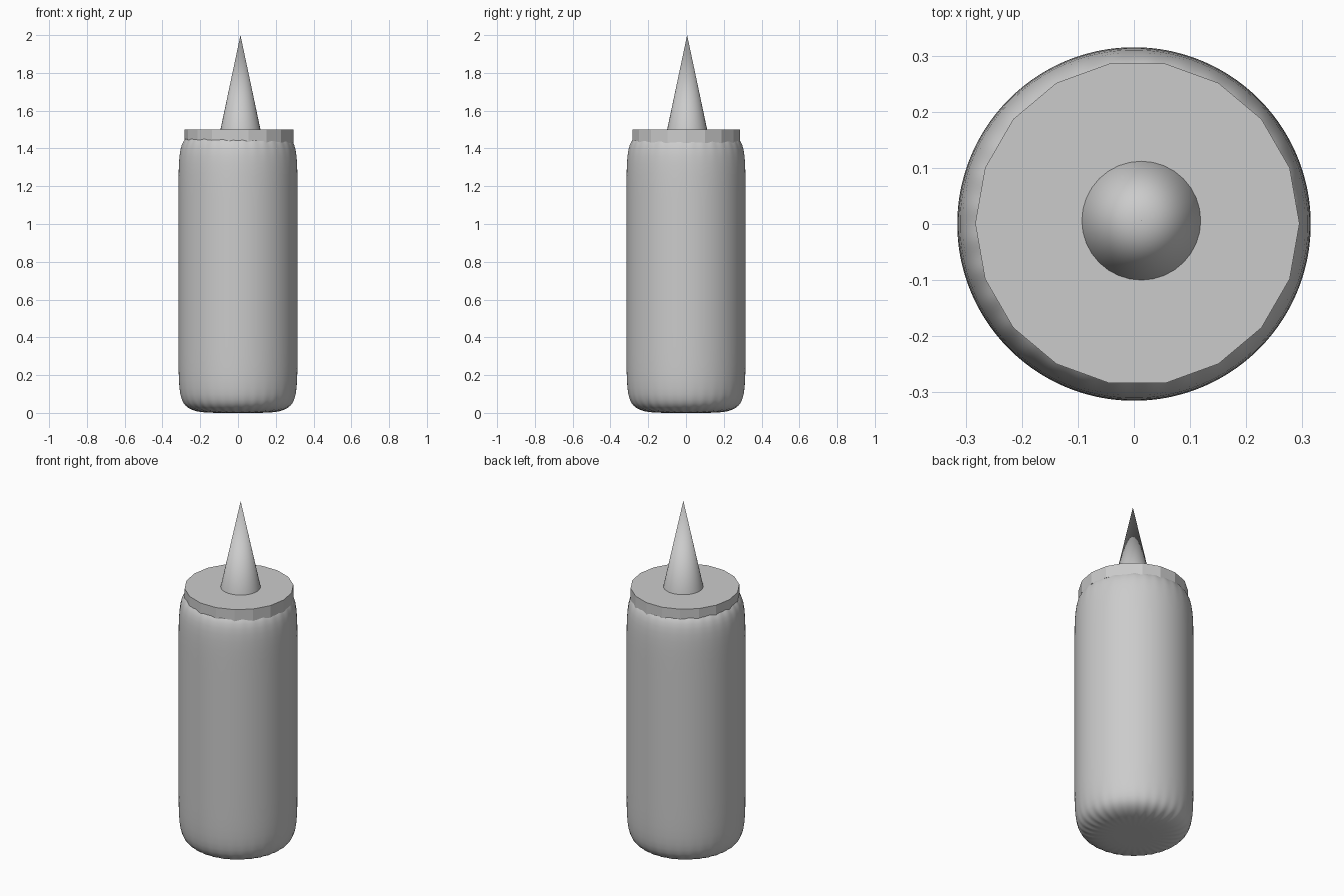
import bpy, bmesh
from math import sin, cos, pi, radians

if "Cube" in bpy.data.objects:
    bpy.data.objects.remove(bpy.data.objects["Cube"])


def finish(name, bm, smooth_angle=None):
    bmesh.ops.recalc_face_normals(bm, faces=bm.faces[:])
    mesh = bpy.data.meshes.new(name)
    bm.to_mesh(mesh)
    bm.free()
    ob = bpy.data.objects.new(name, mesh)
    bpy.context.collection.objects.link(ob)
    if smooth_angle:
        bpy.ops.object.select_all(action='DESELECT')
        bpy.context.view_layer.objects.active = ob
        ob.select_set(True)
        bpy.ops.object.shade_smooth_by_angle(angle=radians(smooth_angle))
    return ob


def lathe(rings, sides, cx=0.0, cy=0.0, fan=False):
    """Stack of (radius, z) rings; radius 0 is a pole, open ends are capped."""
    bm = bmesh.new()
    loops = []
    for r, z in rings:
        n = 1 if r == 0 else sides
        loops.append([bm.verts.new((cx + r * cos(2 * pi * i / sides),
                                    cy + r * sin(2 * pi * i / sides), z)) for i in range(n)])
    for a, b in zip(loops, loops[1:]):
        for i in range(sides):
            j = (i + 1) % sides
            quad = [a[i % len(a)], a[j % len(a)], b[j % len(b)], b[i % len(b)]]
            bm.faces.new(list(dict.fromkeys(quad)))
    for end in (loops[0], loops[-1]):
        if len(end) > 1:
            bm.faces.new(end)
    return bm


# Soft squeeze body: fan-capped cylinder rounded by subdivision
R, H, E = 0.317, 1.49, 0.22
body = finish("bottle_body", lathe(
    [(0, 0), (R, 0), (R, E), (R, H - E), (R, H), (0, H)], 32), 180)
sub = body.modifiers.new("rounding", 'SUBSURF')
sub.levels = sub.render_levels = 3

# Flat faceted lid
finish("lid", lathe([(0.289, 1.43), (0.289, 1.50)], 18, 0.006, 0.001))

# Pointed nozzle
finish("nozzle", lathe([(0.108, 1.49), (0, 2.0)], 32, 0.013, 0.006), 40)
